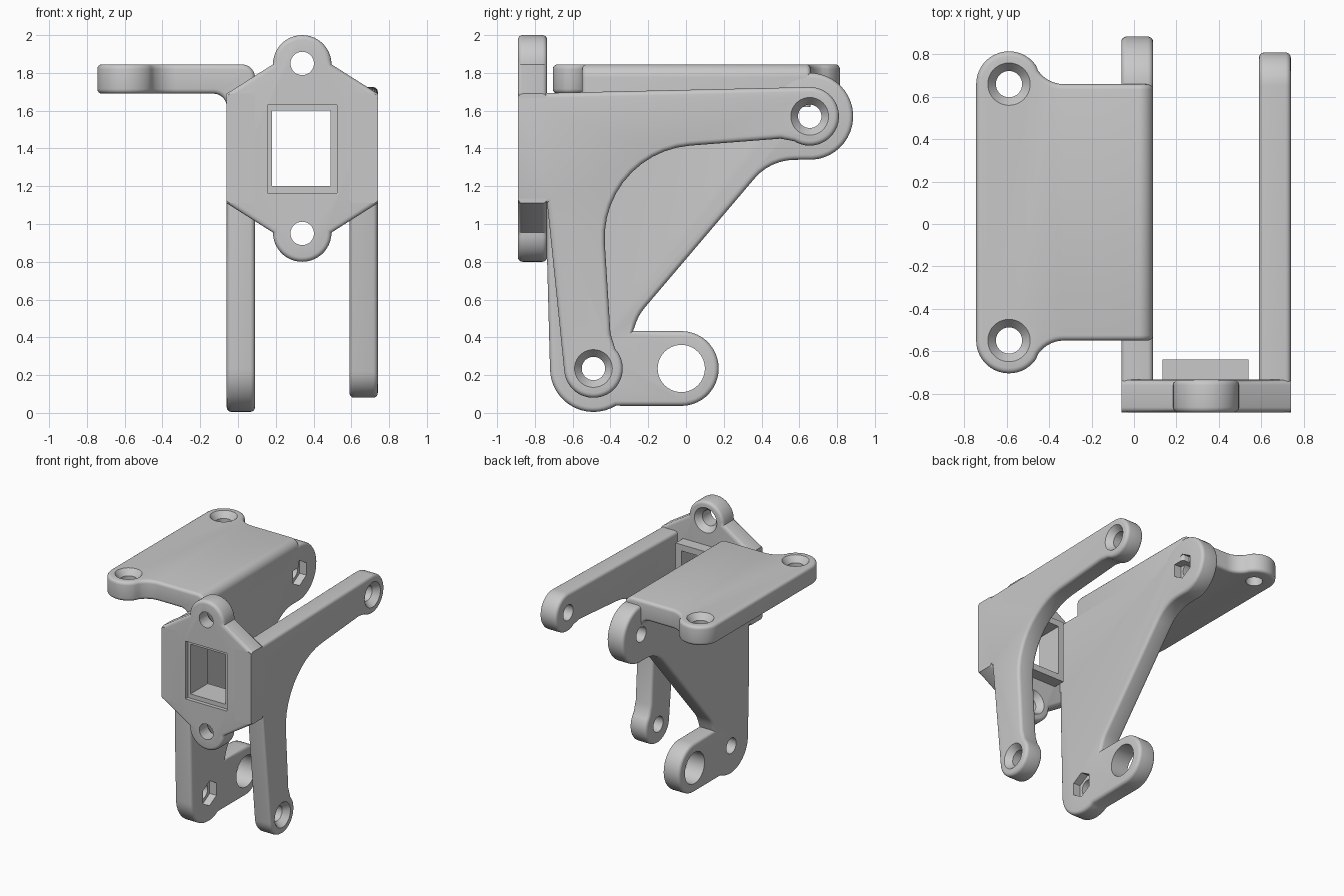
import bpy, bmesh, math
from mathutils import Vector, Matrix

if "Cube" in bpy.data.objects:
    bpy.data.objects.remove(bpy.data.objects["Cube"])

grey = bpy.data.materials.new("plain grey")
grey.use_nodes = True
grey.diffuse_color = (0.58, 0.58, 0.58, 1)
grey.node_tree.nodes["Principled BSDF"].inputs["Base Color"].default_value = (0.58, 0.58, 0.58, 1)


def arc(cu, cv, r, start, end):
    """Points on a circle, angles in degrees."""
    n = max(3, round(abs(end - start) / 8))
    angles = [math.radians(start + (end - start) * i / n) for i in range(n + 1)]
    return [(cu + r * math.cos(a), cv + r * math.sin(a)) for a in angles]


def fillet(before, corner, after, r):
    """Round one corner of an outline with a tangent arc."""
    p, a, b = Vector(corner), Vector(before), Vector(after)
    da, db = (a - p).normalized(), (b - p).normalized()
    half = math.acos(da.dot(db)) / 2
    centre = p + (da + db).normalized() * (r / math.sin(half))
    start, end = [p + d * (r / math.tan(half)) - centre for d in (da, db)]
    first, last = [math.degrees(math.atan2(v.y, v.x)) for v in (start, end)]
    sweep = (last - first + 180) % 360 - 180
    return arc(centre.x, centre.y, r, first, first + sweep)


def add_object(name, bm):
    bmesh.ops.recalc_face_normals(bm, faces=bm.faces[:])
    mesh = bpy.data.meshes.new(name)
    bm.to_mesh(mesh)
    bm.free()
    mesh.materials.append(grey)
    obj = bpy.data.objects.new(name, mesh)
    bpy.context.scene.collection.objects.link(obj)
    return obj


def prism(name, outline, axis, low, high, bevel=0.0, keep_sharp=lambda u, v: False):
    """Extrude an outline along an axis and round its rims, except where kept sharp."""
    place = {"x": lambda u, v, t: (t, u, v),
             "y": lambda u, v, t: (u, t, v),
             "z": lambda u, v, t: (u, v, t)}[axis]
    bm = bmesh.new()
    rings = [[bm.verts.new(place(u, v, t)) for u, v in outline] for t in (low, high)]
    for ring in rings:
        bm.faces.new(ring)
    n = len(outline)
    rims = []
    for i in range(n):
        j = (i + 1) % n
        bm.faces.new((rings[0][i], rings[0][j], rings[1][j], rings[1][i]))
        if not (keep_sharp(*outline[i]) and keep_sharp(*outline[j])):
            rims += [bm.edges.get((ring[i], ring[j])) for ring in rings]
    bmesh.ops.recalc_face_normals(bm, faces=bm.faces[:])
    if bevel:
        bmesh.ops.bevel(bm, geom=rims, offset=bevel, segments=4, profile=0.5,
                        affect="EDGES", clamp_overlap=False)
    return add_object(name, bm)


def box(name, x, y, z):
    return prism(name, [(x[0], z[0]), (x[1], z[0]), (x[1], z[1]), (x[0], z[1])], "y", *y)


def cone(centre, direction, depth, r_in, r_out, sides=40):
    """Cutter whose wide end points along the direction, centred on a point."""
    bm = bmesh.new()
    turn = Vector(direction).to_track_quat("Z", "Y").to_matrix().to_4x4()
    bmesh.ops.create_cone(bm, cap_ends=True, segments=sides, radius1=r_in, radius2=r_out,
                          depth=depth, matrix=Matrix.Translation(centre) @ turn)
    return add_object("cutter", bm)


def cut(obj, cutters, remove=True):
    bpy.context.view_layer.objects.active = obj
    for cutter in cutters:
        mod = obj.modifiers.new("cut", "BOOLEAN")
        mod.operation, mod.solver, mod.object = "DIFFERENCE", "EXACT", cutter
        bpy.ops.object.modifier_apply(modifier=mod.name)
        if remove:
            bpy.data.objects.remove(cutter)


def screw_hole(obj, surface, direction, r=0.062, sink=0.1, sides=40):
    """Through hole with a countersink, or a six-sided nut pocket."""
    p, d = Vector(surface), Vector(direction)
    cutters = [cone(p, d, 0.6, r, r)]
    if sides == 6:
        cutters.append(cone(p, d, 0.12, sink, sink, 6))
    elif sink:
        cutters.append(cone(p - d * 0.02, d, 0.06, r - 0.002, sink + 0.008))
    cut(obj, cutters)


LEFT, BACK, UP = (1, 0, 0), (0, 1, 0), (0, 0, 1)
TOP_PIVOT, LOW_PIVOT = (0.655, 1.57), (-0.49, 0.235)
at_front = lambda u, v: u < -0.88

# Slim arm on the left
outline = ([(-0.89, 1.69)] + arc(*TOP_PIVOT, 0.155, 91, -122) + [(0.5, 1.452)]
           + fillet((0.5, 1.452), (-0.46, 1.378), (-0.4, 0.42), 0.49)
           + [(-0.4, 0.42)] + arc(*LOW_PIVOT, 0.155, 42, -174)
           + [(-0.735, 1.11), (-0.89, 1.11)])
slim_arm = prism("slim_arm", outline, "x", 0.59, 0.74, 0.025, at_front)
for pivot in (TOP_PIVOT, LOW_PIVOT):
    screw_hole(slim_arm, (0.74, *pivot), LEFT)

# Wide side plate with an extra ring at the bottom
outline = ([(-0.89, 1.69), (0.44, 1.69)] + arc(*TOP_PIVOT, 0.23, 148, -94)
           + fillet((0.64, 1.34), (0.447, 1.34), (-0.25, 0.52), 0.28)
           + fillet((0.447, 1.34), (-0.25, 0.52), (-0.28, 0.433), 0.25)
           + [(-0.28, 0.433)] + arc(-0.025, 0.235, 0.198, 90, -90)
           + arc(*LOW_PIVOT, 0.23, -59, -180)
           + [(-0.735, 0.8), (-0.735, 1.11), (-0.89, 1.11)])
side_plate = prism("side_plate", outline, "x", -0.06, 0.09, 0.025, at_front)
for pivot in (TOP_PIVOT, LOW_PIVOT):
    screw_hole(side_plate, (0.09, *pivot), LEFT, sides=6)
screw_hole(side_plate, (0.09, -0.025, 0.235), LEFT, r=0.125, sink=0)

# Six-sided front plate with two round lugs
outline = ([(-0.06, 1.11), (-0.06, 1.69)] + arc(0.34, 1.845, 0.155, 180, 0)
           + [(0.74, 1.69), (0.74, 1.11)] + arc(0.34, 0.955, 0.155, 0, -180))
front_plate = prism("front_plate", outline, "y", -0.89, -0.735, 0.025,
                    lambda u, v: u < -0.05 or u > 0.73)
for z in (1.85, 0.95):
    screw_hole(front_plate, (0.34, -0.735, z), BACK)

# Window collar behind the front plate, and the window with its shallow step
collar = box("window_collar", (0.135, 0.54), (-0.75, -0.64), (1.15, 1.65))
window = box("window_cutter", (0.18, 0.49), (-1, -0.5), (1.2, 1.6))
step = box("step_cutter", (0.155, 0.525), (-1, -0.86), (1.165, 1.63))
cut(collar, [window], remove=False)
cut(front_plate, [window, step])

# Top platform with two mounting ears
half = ([(-0.14, 0.66)] + arc(-0.33, 0.81, 0.15, 270, 215)
        + arc(-0.59, 0.66, 0.155, 35, 180))
outline = half + [(x, 0.11 - y) for x, y in reversed(half)]
platform = prism("top_platform", outline, "z", 1.69, 1.845, 0.025, lambda u, v: u > -0.145)
for y in (0.66, -0.55):
    screw_hole(platform, (-0.59, y, 1.845), UP)

# Rounded bend joining the platform to the side plate
outline = ([(-0.14, 1.845)] + arc(0.02, 1.775, 0.07, 90, 0) + [(0.09, 1.62)]
           + arc(-0.13, 1.62, 0.07, 0, 90) + [(-0.14, 1.69)])
prism("platform_bend", outline, "y", -0.55, 0.66, 0.025,
      lambda u, v: u < -0.135 or v < 1.625)

# Smooth shading with crisp edges
bpy.ops.object.select_all(action="DESELECT")
for obj in bpy.context.scene.objects:
    if obj.type == "MESH":
        obj.select_set(True)
        bpy.context.view_layer.objects.active = obj
bpy.ops.object.shade_smooth_by_angle(angle=math.radians(30))
